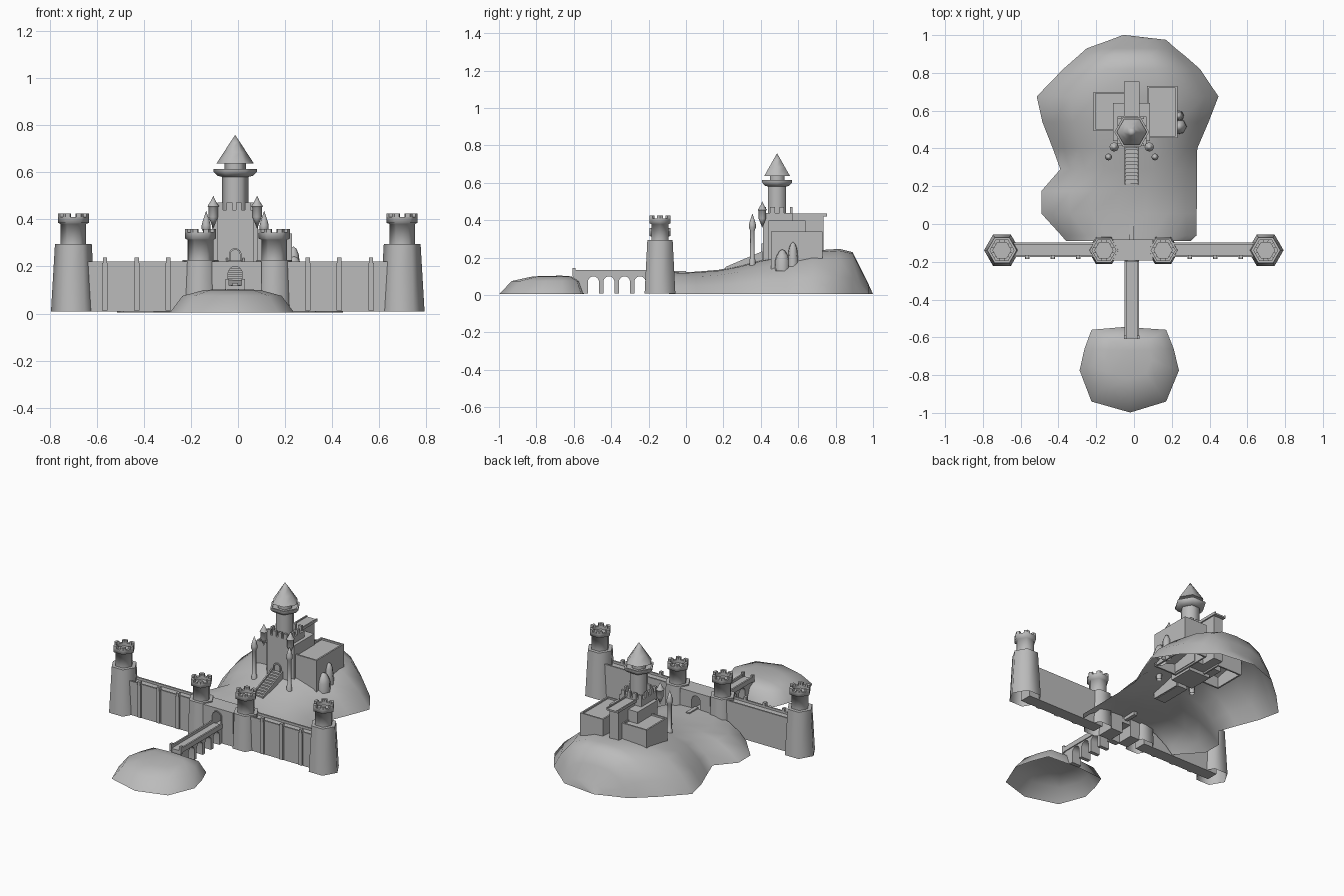
import bpy, bmesh
from math import sin, cos, pi, radians
from mathutils import Vector

cube = bpy.data.objects.get("Cube")
if cube:
    bpy.data.objects.remove(cube)

STONE = (0.5, 0.5, 0.5, 1)
stone = bpy.data.materials.new("grey_stone")
stone.use_nodes = True
stone.diffuse_color = STONE
stone.node_tree.nodes["Principled BSDF"].inputs["Base Color"].default_value = STONE

CX = -0.012   # centre line of bridge, gate and keep
WY = -0.139   # centre line of the curtain wall


def finish(name, bm, angle=30, closed=True):
    if closed:
        bmesh.ops.recalc_face_normals(bm, faces=bm.faces[:])
    for f in bm.faces:
        f.smooth = True
    for e in bm.edges:
        e.smooth = e.calc_face_angle(0) < radians(angle)
    mesh = bpy.data.meshes.new(name)
    bm.to_mesh(mesh)
    bm.free()
    mesh.materials.append(stone)
    ob = bpy.data.objects.new(name, mesh)
    bpy.context.collection.objects.link(ob)


def prism(name, pts, along):
    """Extrude a flat outline along a vector."""
    bm = bmesh.new()
    face = bm.faces.new([bm.verts.new(p) for p in pts])
    new = bmesh.ops.extrude_face_region(bm, geom=[face])["geom"]
    verts = [v for v in new if isinstance(v, bmesh.types.BMVert)]
    bmesh.ops.translate(bm, verts=verts, vec=Vector(along))
    finish(name, bm)


def box(name, x, y, z):
    pts = [(x[0], y[0], z[0]), (x[1], y[0], z[0]), (x[1], y[1], z[0]), (x[0], y[1], z[0])]
    prism(name, pts, (0, 0, z[1] - z[0]))


def lathe(name, profile, at, n=6, angle=65):
    """Spin (radius, z) pairs round a vertical axis."""
    bm = bmesh.new()
    rings = []
    for r, z in profile:
        count = n if r > 0 else 1
        rings.append([bm.verts.new((at[0] + r * cos(2 * pi * i / n),
                                    at[1] + r * sin(2 * pi * i / n), z)) for i in range(count)])
    for a, b in zip(rings, rings[1:]):
        for i in range(n):
            quad = [a[i % len(a)], a[(i + 1) % len(a)], b[(i + 1) % len(b)], b[i % len(b)]]
            bm.faces.new(list(dict.fromkeys(quad)))
    finish(name, bm, angle)


def loft(name, rows):
    """Open shell through rows of points."""
    bm = bmesh.new()
    grid = [[bm.verts.new(p) for p in row] for row in rows]
    for a, b in zip(grid, grid[1:]):
        for i in range(len(a) - 1):
            bm.faces.new((a[i], a[i + 1], b[i + 1], b[i]))
    bmesh.ops.remove_doubles(bm, verts=bm.verts[:], dist=0.0005)
    finish(name, bm, 60, closed=False)


def arch(cx, half, z0, spring, y, n=8):
    """Arched outline from lower left to lower right."""
    top = [(cx - half * cos(pi * i / n), y, spring + half * sin(pi * i / n)) for i in range(n + 1)]
    return [(cx - half, y, z0)] + top + [(cx + half, y, z0)]


# Hill: one cross-section stretched along its length
stations = [(-.09, -.36, .3, .12), (-.06, -.385, .332, .121), (.055, -.49, .332, .125),
            (.175, -.49, .333, .135), (.29, -.39, .333, .158), (.4, -.43, .335, .188),
            (.54, -.485, .395, .215), (.675, -.515, .447, .238), (.82, -.375, .35, .247),
            (.89, -.295, .27, .23), (.93, -.25, .22, .15), (.975, -.125, .17, .06),
            (1.0, -.06, -.045, .005)]
section = [(-1, 0), (-.86, .38), (-.63, .78), (-.35, .96), (0, 1),
           (.35, .96), (.63, .78), (.86, .38), (1, 0)]
loft("hill", [[((l + r) / 2 + u * (r - l) / 2, y, .005 + h * (z - .005)) for u, h in section]
              for y, l, r, z in stations])

# Island at the far end of the bridge, steeper on the bridge side
shore = [(-.225, -.56), (-.05, -.545), (.17, -.56), (.21, -.66), (.238, -.775),
         (.17, -.94), (-.02, -.998), (-.225, -.94), (-.288, -.775), (-.262, -.66)]
shore.append(shore[0])
ix, iy = -.025, -.67
loft("island", [[(ix + (x - ix) * s, iy + (y - iy) * s, z) for x, y in shore]
                for s, z in ((0, .104), (.45, .1), (.8, .075), (1, .005))])


# Curtain wall towers
def wall_tower(name, x, base, shoulder, top):
    lathe(name, [(base, .008), (shoulder, top - .13), (.054, top - .13), (.054, top - .045),
                 (.066, top - .04), (.066, top - .015), (.048, top - .015),
                 (.048, top - .035), (0, top - .035)], (x, WY))
    corner = [Vector((cos(k * pi / 3), sin(k * pi / 3), 0)) for k in range(6)]
    for k in range(6):
        here, prev, nxt = corner[k], corner[k - 1], corner[(k + 1) % 6]
        a, b = here.lerp(prev, .3), here.lerp(nxt, .3)
        plan = [a * .066, here * .066, b * .066, b * .048, here * .048, a * .048]
        prism(name + "_merlon", [p + Vector((x, WY, top - .015)) for p in plan], (0, 0, .015))


for side, outer, inner in (("right", -.699, -.159), ("left", .697, .154)):
    wall_tower(side + "_outer_tower", outer, .095, .078, .425)
    wall_tower(side + "_gate_tower", inner, .085, .076, .358)
    span = sorted((outer, inner))
    box(side + "_wall", span, (WY - .035, WY + .04), (.008, .207))
    for s, y in (("front", WY - .035), ("back", WY + .03)):
        box(f"{side}_{s}_parapet", span, (y, y + .01), (.205, .221))
    sign = 1 if outer > 0 else -1
    for d in (.296, .43, .565):
        x = sign * d
        box(side + "_buttress", (x - .012, x + .012), (WY - .046, WY - .034), (.012, .215))
        box(side + "_wall_post", (x - .009, x + .009), (WY - .046, WY - .025), (.2, .238))

# Gatehouse with an open arch
front = WY - .053
gate = [(-.11, front, .008), (-.11, front, .221), (.1, front, .221), (.1, front, .008)]
prism("gatehouse", gate + arch(CX, .03, .008, .17, front)[::-1], (0, .11, 0))
rim = arch(CX, .036, .1, .17, front - .006) + arch(CX, .03, .1, .17, front - .006)[::-1]
prism("gate_arch_rim", rim, (0, .01, 0))
box("gate_threshold", (CX - .03, CX + .03), (front, WY + .055), (.08, .107))
box("inner_ramp", (CX - .012, CX + .012), (-.09, 0), (.1, .129))

# Bridge: arcade outline along y, extruded across
side_line = [(-.605, .118), (-.605, .06), (-.55, .008)]
for k in range(4):
    y = -.495 + k * .083
    side_line += [(y - .03, .008)]
    side_line += [(y - .03 * cos(pi * i / 8), .07 + .03 * sin(pi * i / 8)) for i in range(9)]
    side_line += [(y + .03, .008)]
side_line += [(-.18, .008), (-.18, .118)]
prism("bridge", [(CX - .033, y, z) for y, z in side_line], (.066, 0, 0))
for s in (-1, 1):
    x = CX + s * .034
    box("bridge_parapet", (x - .005, x + .005), (-.6, -.18), (.105, .135))
    box("bridge_post", (x - .007, x + .007), (-.608, -.59), (.1, .146))

# Stairs up to the keep
for i in range(10):
    y, z = .215 + i * .0195, .14 + (i + 1) * .0085
    box("stair_step", (CX - .03, CX + .03), (y, .415), (z - .05, z))
slope = [(.21, .1), (.21, .15), (.41, .235), (.41, .1)]
for s in (-1, 1):
    prism("stair_side", [(CX + s * .035 - .004, y, z) for y, z in slope], (.008, 0, 0))

# Keep: gate block, hall and wings
box("keep_gate_block", (-.087, .065), (.412, .57), (.12, .44))
for x in (-.087, -.048, -.009, .03):
    for y in (.412, .555):
        box("keep_merlon", (x, x + .024), (y, y + .015), (.44, .472))
for y in (.45, .5):
    for x in (-.087, .053):
        box("keep_side_merlon", (x, x + .012), (y, y + .025), (.44, .472))
prism("keep_door_rim", arch(CX, .027, .21, .25, .404) + arch(CX, .02, .21, .25, .404)[::-1],
      (0, .01, 0))
box("keep_middle", (-.11, .085), (.44, .64), (.14, .4))
box("keep_hall", (-.044, .02), (.5, .735), (.14, .422))
box("keep_hall_roof", (-.052, .028), (.5, .755), (.42, .43))
for x in (-.052, .02):
    box("keep_hall_roof_edge", (x, x + .008), (.55, .755), (.43, .437))


def wing(name, x, y, top):
    """Walled block, hollow below its sunken roof."""
    t = .01
    box(name + "_roof", x, y, (top - .025, top - .01))
    for xs, ys in ((x, (y[0], y[0] + t)), (x, (y[1] - t, y[1])),
                   ((x[0], x[0] + t), y), ((x[1] - t, x[1]), y)):
        box(name + "_wall", xs, ys, (.13, top))


wing("left_wing", (.07, .23), (.455, .73), .34)
wing("right_wing", (-.215, -.04), (.492, .7), .337)

# Great tower with gallery and pointed roof
lathe("great_tower", [(.056, .4), (.056, .58), (.076, .585), (.092, .602), (.092, .614),
                      (.08, .614), (.08, .604), (.045, .604), (.045, .64)], (CX, .487))
lathe("great_tower_roof", [(0, .636), (.08, .636), (.048, .685), (.022, .725), (0, .758)],
      (CX, .487))

# Slender turrets
for s in (-1, 1):
    lathe("stair_turret", [(.016, .13), (.016, .19), (.012, .195), (.012, .345), (.019, .36),
                           (.019, .375), (.014, .395), (0, .436)], (CX + s * .123, .355), 8)
    lathe("corner_turret", [(0, .36), (.02, .41), (.02, .45), (.025, .455), (.012, .475),
                            (0, .5)], (CX + s * .093, .408), 8)

# Rocks beside the left wing
for x, y, r, h in ((.238, .515, .042, .245), (.236, .572, .03, .285)):
    lathe("rock", [(r, .13), (r * .95, .185), (r * .75, h - .035), (r * .4, h - .01), (0, h)],
          (x, y), 7)
